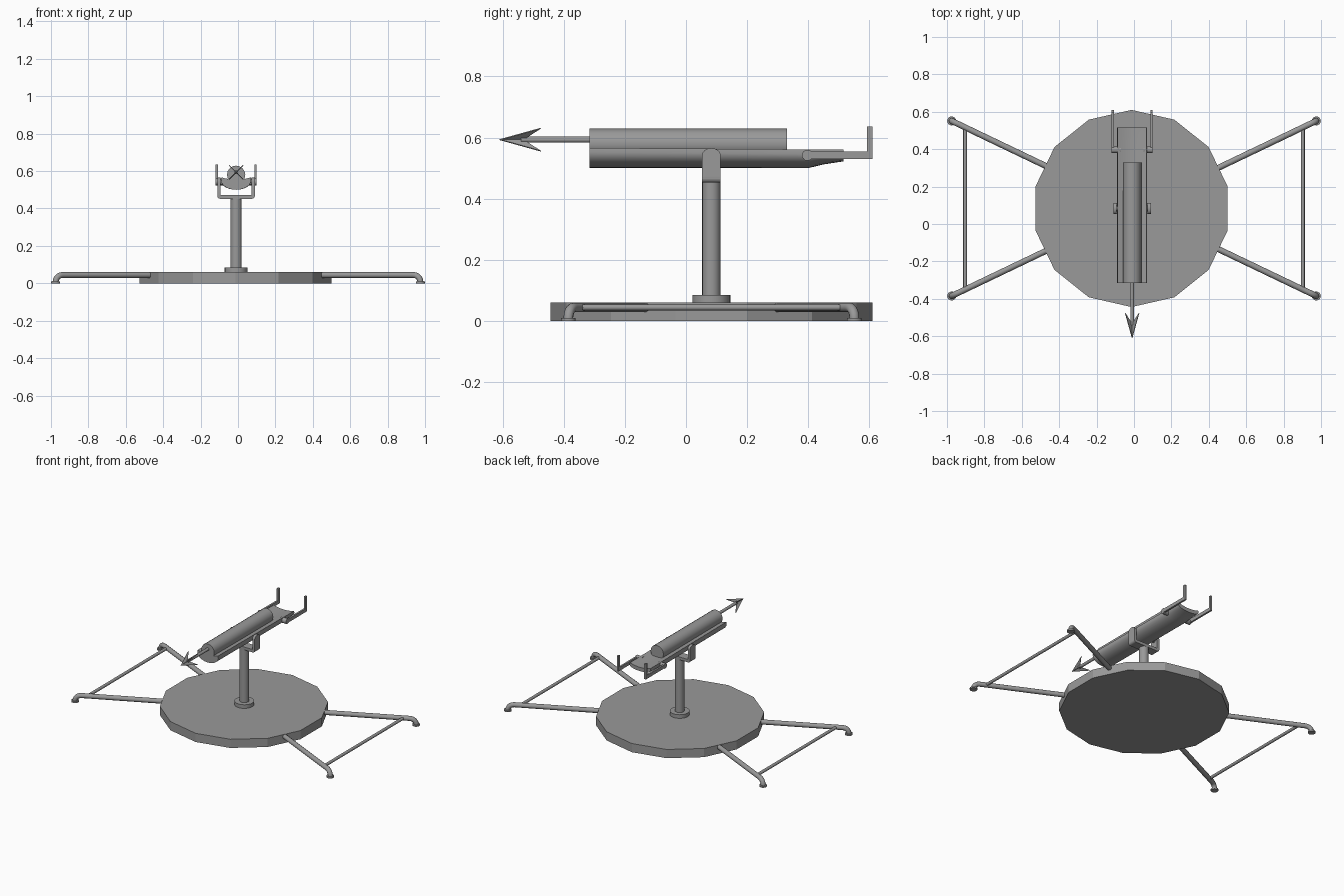
import bpy, bmesh, math
from mathutils import Vector

if "Cube" in bpy.data.objects:
    bpy.data.objects.remove(bpy.data.objects["Cube"])

steel = bpy.data.materials.new("grey_steel")
steel.use_nodes = True
steel.diffuse_color = (0.32, 0.32, 0.32, 1)
steel.node_tree.nodes["Principled BSDF"].inputs["Base Color"].default_value = (0.32, 0.32, 0.32, 1)

CX, CY = -0.01, 0.083   # axis of the post


def finish(ob, name, angle=35):
    ob.name = ob.data.name = name
    ob.data.materials.clear()
    ob.data.materials.append(steel)
    bpy.ops.object.select_all(action='DESELECT')
    ob.select_set(True)
    bpy.context.view_layer.objects.active = ob
    bpy.ops.object.shade_smooth_by_angle(angle=math.radians(angle))
    return ob


def from_bmesh(bm, name, angle=35):
    bmesh.ops.recalc_face_normals(bm, faces=bm.faces)
    me = bpy.data.meshes.new(name)
    bm.to_mesh(me)
    bm.free()
    ob = bpy.data.objects.new(name, me)
    bpy.context.collection.objects.link(ob)
    return finish(ob, name, angle)


def rod(name, a, b, radius, sides=16, spin=0):
    """Cylinder between two points."""
    a, b = Vector(a), Vector(b)
    bpy.ops.mesh.primitive_cylinder_add(vertices=sides, radius=radius, depth=(b - a).length)
    ob = bpy.context.object
    for v in ob.data.vertices:
        v.co.rotate(Vector((0, 0, 1)).rotation_difference(Vector((0, 0, 1))))
    ob.matrix_world = ob.matrix_world.Translation((a + b) / 2) @ (b - a).to_track_quat('Z', 'Y').to_matrix().to_4x4()
    return finish(ob, name)


def tube(name, points, radius):
    """Round tube along a polyline."""
    cu = bpy.data.curves.new(name, 'CURVE')
    cu.dimensions = '3D'
    cu.bevel_depth, cu.bevel_resolution, cu.use_fill_caps = radius, 3, True
    sp = cu.splines.new('POLY')
    sp.points.add(len(points) - 1)
    for p, co in zip(sp.points, points):
        p.co = (*co, 1)
    ob = bpy.data.objects.new(name, cu)
    bpy.context.collection.objects.link(ob)
    bpy.ops.object.select_all(action='DESELECT')
    ob.select_set(True)
    bpy.context.view_layer.objects.active = ob
    bpy.ops.object.convert(target='MESH')
    return finish(bpy.context.object, name, 50)


def plate(name, outline, offset):
    """Closed outline pushed along an offset vector."""
    bm = bmesh.new()
    f = bm.faces.new([bm.verts.new(p) for p in outline])
    new = bmesh.ops.extrude_face_region(bm, geom=[f])["geom"]
    bmesh.ops.translate(bm, vec=offset, verts=[g for g in new if isinstance(g, bmesh.types.BMVert)])
    return from_bmesh(bm, name)


# Platform: fourteen sides with a corner towards the front
bpy.ops.mesh.primitive_cylinder_add(vertices=14, radius=0.527, depth=0.06, location=(-0.013, CY, 0.03))
finish(bpy.context.object, "platform", 24)

# Outrigger legs with bent ends, feet and cross bars
for sx, side in ((1, "left"), (-1, "right")):
    for sy, end in ((-1, "front"), (1, "back")):
        foot = Vector((sx * 0.975, CY + sy * 0.468, 0))
        inner = Vector((sx * 0.44, CY + sy * 0.212, 0))
        back = (inner - foot).normalized()
        path = [inner + Vector((0, 0, 0.044))]
        for i in range(6):
            a = math.pi / 2 * i / 5
            path.append(foot + back * 0.04 * (1 - math.sin(a)) + Vector((0, 0, 0.008 + 0.036 * math.cos(a))))
        path.append(foot + Vector((0, 0, 0.002)))
        tube(f"{side}_{end}_leg", path, 0.016)
        rod(f"{side}_{end}_foot", foot, foot + Vector((0, 0, 0.01)), 0.024)
    x = sx * 0.903
    rod(f"{side}_cross_bar", (x, CY - 0.433, 0.044), (x, CY + 0.433, 0.044), 0.01, 12)

# Post and its collar
rod("post_collar", (CX, CY, 0.055), (CX, CY, 0.085), 0.062, 20)
rod("post", (CX, CY, 0.08), (CX, CY, 0.46), 0.03, 20)

# Yoke: base strap, two rounded cheeks and the trunnion pin
bpy.ops.mesh.primitive_cube_add(size=1, location=(CX, CY, 0.462))
strap = bpy.context.object
strap.scale = (0.2, 0.06, 0.02)
bpy.ops.object.transform_apply(location=False, rotation=False, scale=True)
bm = bmesh.new()
bm.from_mesh(strap.data)
edges = [e for e in bm.edges if all(v.co.z < 0 and abs(v.co.x) > 0.09 for v in e.verts)
         and abs(e.verts[0].co.y - e.verts[1].co.y) > 0.01]
bmesh.ops.bevel(bm, geom=edges, offset=0.014, segments=3, affect='EDGES', profile=0.5)
bm.to_mesh(strap.data)
bm.free()
finish(strap, "yoke_base")
for sx, side in ((1, "left"), (-1, "right")):
    x = CX + sx * 0.1
    outline = [(x, CY - 0.03, 0.465)]
    for i in range(9):
        a = math.pi * i / 8
        outline.append((x, CY - 0.03 * math.cos(a), 0.544 + 0.021 * math.sin(a)))
    outline.append((x, CY + 0.03, 0.465))
    plate(f"{side}_yoke_cheek", outline, (-sx * 0.017, 0, 0))
rod("trunnion_pin", (CX - 0.09, CY, 0.54), (CX + 0.09, CY, 0.54), 0.015)

# Cradle: trough section lofted along the length, belly rising at the back
bm = bmesh.new()
rings = []
for y, low, top in ((-0.315, 0.5, 0.566), (0.4, 0.5, 0.561), (0.45, 0.512, 0.56), (0.515, 0.522, 0.56)):
    ring = []
    for i in range(13):
        a = math.pi * i / 12
        ring.append(bm.verts.new((CX + 0.08 * math.cos(a), y, top - 0.015 - (top - 0.015 - low) * math.sin(a))))
    for i in range(7):
        t = -1 + i / 3
        ring.append(bm.verts.new((CX + 0.078 * t, y, top - 0.012 * (1 - t * t))))
    rings.append(ring)
n = len(rings[0])
for r, s in zip(rings, rings[1:]):
    for i in range(n):
        bm.faces.new((r[i], r[(i + 1) % n], s[(i + 1) % n], s[i]))
bm.faces.new(rings[0])
bm.faces.new(rings[-1])
from_bmesh(bm, "cradle")

# Barrel
rod("barrel", (CX, -0.315, 0.58), (CX, 0.33, 0.58), 0.049, 16)

# Harpoon: shaft and four crossed barbed blades
rod("harpoon_shaft", (CX, -0.3, 0.593), (CX, -0.54, 0.593), 0.01, 12)
for k in range(4):
    a = math.radians(45 + 90 * k)
    out = Vector((math.cos(a), 0, math.sin(a)))
    side = Vector((-out.z, 0, out.x)) * 0.004
    axis = Vector((CX, 0, 0.593))
    shape = [axis + Vector((0, y, 0)) + out * r - side / 2
             for y, r in ((-0.61, 0), (-0.475, 0.053), (-0.52, 0.012), (-0.52, 0))]
    plate(f"harpoon_blade_{k + 1}", shape, side)

# Grips: pivot, arm and upright on each side
for sx, side in ((1, "left"), (-1, "right")):
    x = CX + sx * 0.104
    rod(f"{side}_grip_pivot", (CX + sx * 0.06, 0.397, 0.542), (x + sx * 0.006, 0.397, 0.542), 0.018, 14)
    shape = [(x - sx * 0.006, y, z) for y, z in
             ((0.39, 0.53), (0.61, 0.53), (0.61, 0.636), (0.593, 0.636), (0.593, 0.554), (0.39, 0.554))]
    plate(f"{side}_grip", shape, (sx * 0.012, 0, 0))
